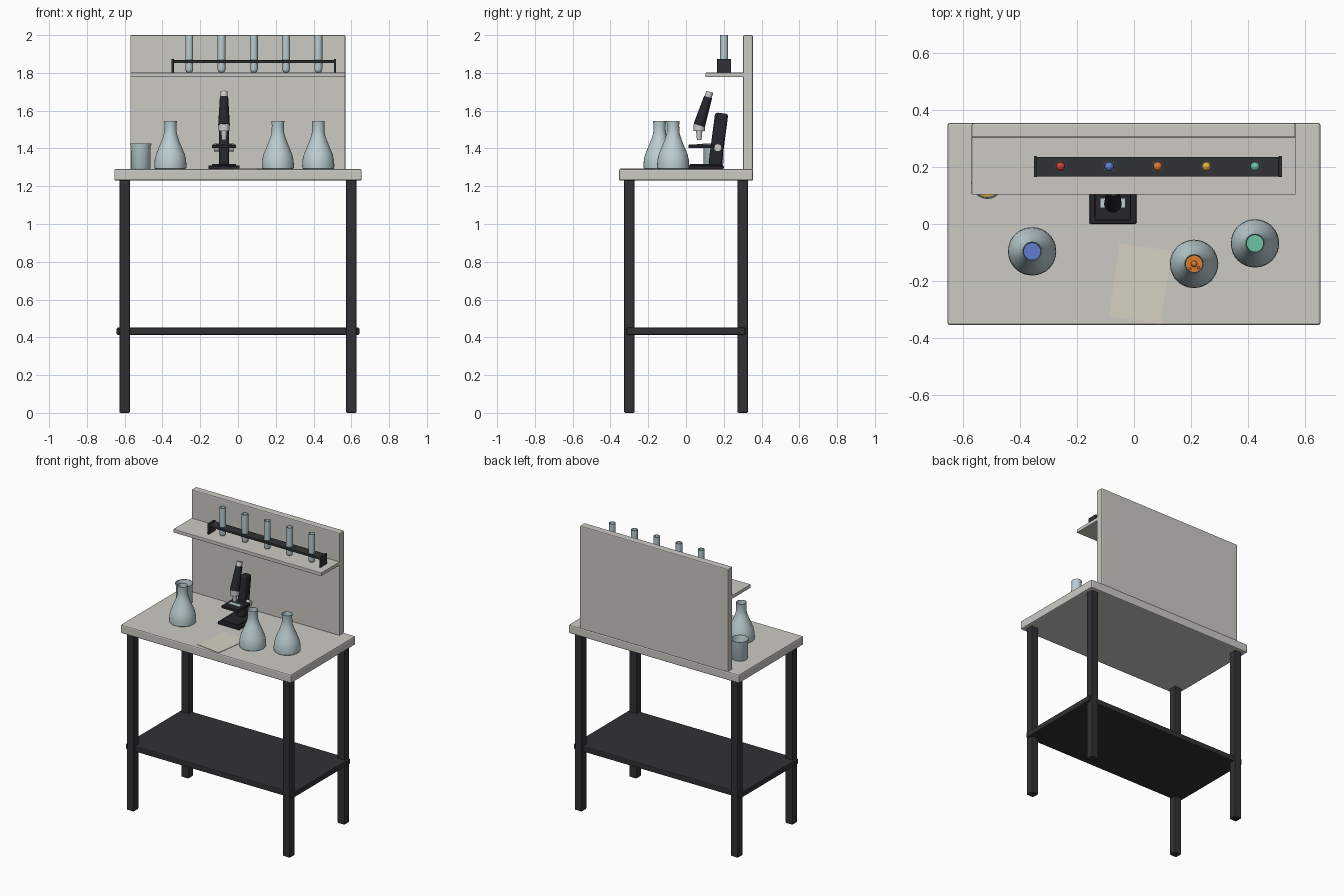
import bpy, bmesh, math
from mathutils import Matrix, Vector

if "Cube" in bpy.data.objects:
    bpy.data.objects.remove(bpy.data.objects["Cube"])


def material(name, rgb, alpha=1.0):
    m = bpy.data.materials.new(name)
    m.diffuse_color = (*rgb, alpha)
    m.use_nodes = True
    m.node_tree.nodes["Principled BSDF"].inputs["Base Color"].default_value = m.diffuse_color
    return m


STONE = material("pale_laminate", (0.60, 0.59, 0.55))
DARK = material("dark_metal", (0.03, 0.031, 0.034))
SCOPE = material("microscope_black", (0.018, 0.019, 0.024))
METAL = material("light_metal", (0.55, 0.56, 0.57))
GLASS = material("glass", (0.50, 0.62, 0.65))
PAPER = material("paper", (0.68, 0.64, 0.54))
COLORS = {
    "red": (0.6, 0.05, 0.04), "blue": (0.12, 0.2, 0.65), "orange": (0.7, 0.2, 0.03),
    "yellow": (0.7, 0.42, 0.05), "green": (0.15, 0.55, 0.36),
}
LIQUID = {k: material(k + "_liquid", v) for k, v in COLORS.items()}


def finish(name, bm, mat, loc=(0, 0, 0), rot=(0, 0, 0), smooth=False):
    bmesh.ops.recalc_face_normals(bm, faces=bm.faces)
    mesh = bpy.data.meshes.new(name)
    bm.to_mesh(mesh)
    bm.free()
    mesh.materials.append(mat)
    if smooth:
        mesh.shade_smooth()
        mesh.set_sharp_from_angle(angle=math.radians(40))
    ob = bpy.data.objects.new(name, mesh)
    ob.location, ob.rotation_euler = loc, rot
    bpy.context.collection.objects.link(ob)
    return ob


def box(name, lo, hi, mat, bevel=0.0, rot=(0, 0, 0), segments=2):
    lo, hi = Vector(lo), Vector(hi)
    bm = bmesh.new()
    bmesh.ops.create_cube(bm, size=1, matrix=Matrix.Diagonal((*(hi - lo), 1)))
    ob = finish(name, bm, mat, (lo + hi) / 2, rot)
    if bevel:
        mod = ob.modifiers.new("soft_edges", "BEVEL")
        mod.width, mod.segments = bevel, segments
    return ob


def lathe(name, profile, mat, loc, rot=(0, 0, 0), sides=32):
    """Revolve (radius, height) points around local z."""
    bm = bmesh.new()
    verts = [bm.verts.new((r, 0, z)) for r, z in profile]
    edges = [bm.edges.new(pair) for pair in zip(verts, verts[1:])]
    bmesh.ops.spin(bm, geom=verts + edges, cent=(0, 0, 0), axis=(0, 0, 1),
                   angle=math.tau, steps=sides, use_duplicate=False)
    bmesh.ops.remove_doubles(bm, verts=bm.verts, dist=0.00005)
    return finish(name, bm, mat, loc, rot, smooth=True)


def rod(name, a, b, r0, r1, mat, sides=24):
    """Tapered cylinder from point a to point b."""
    a, d = Vector(a), Vector(b) - Vector(a)
    rot = d.to_track_quat("Z", "Y").to_euler()
    return lathe(name, [(0, 0), (r0, 0), (r1, d.length), (0, d.length)], mat, a, rot, sides)


def vessel(name, outer, loc, wall=0.003, sides=32):
    """Open glass container: outer profile, then back down the inside."""
    inner = [(r - wall, z) for r, z in reversed(outer)]
    inner[-1] = (inner[-1][0], inner[-1][1] + wall)
    return lathe(name, [(0, outer[0][1])] + outer + inner + [(0, inner[-1][1])], GLASS, loc, sides=sides)


# Table: worktop, legs, lower shelf
TOP = 1.29
box("worktop", (-0.655, -0.355, 1.23), (0.655, 0.355, TOP), STONE, 0.008)
for sx, side in ((-1, "left"), (1, "right")):
    for sy, end in ((-1, "front"), (1, "back")):
        x, y = sx * 0.6, sy * 0.3
        box(f"{end}_{side}_leg", (x - 0.0275, y - 0.0275, 0), (x + 0.0275, y + 0.0275, 1.235), DARK, 0.006)
box("lower_shelf", (-0.642, -0.315, 0.413), (0.642, 0.315, 0.452), DARK, 0.006)

# Back panel and its shelf
box("back_panel", (-0.57, 0.303, TOP - 0.005), (0.568, 0.354, 2.0), STONE, 0.006)
box("upper_shelf", (-0.57, 0.103, 1.777), (0.568, 0.31, 1.801), STONE, 0.003)

# Test tube rack
box("rack_plate", (-0.345, 0.167, 1.852), (0.515, 0.236, 1.867), DARK, 0.002)
for x, side in ((-0.346, "left"), (0.514, "right")):
    box(f"rack_{side}_end", (x - 0.006, 0.165, 1.80), (x + 0.006, 0.238, 1.874), DARK, 0.002)
tube = [(0.009, 1.802), (0.016, 1.806), (0.020, 1.814), (0.021, 1.822), (0.021, 2.0)]
for i, color in enumerate(("red", "blue", "orange", "yellow", "green")):
    loc = (-0.258 + i * 0.1708, 0.202, 0)
    vessel(f"test_tube_{color}", tube, loc, sides=24)
    dome = [(0.016 * math.cos(a), 1.92 + 0.016 * math.sin(a))
            for a in (k * math.pi / 12 for k in range(7))]
    lathe(f"tube_liquid_{color}", [(0, 1.808), (0.012, 1.811), (0.016, 1.822)] + dome,
          LIQUID[color], loc, sides=20)

# Conical flasks with liquid
flask = [(0.078, 0), (0.084, 0.005), (0.085, 0.02), (0.083, 0.05), (0.076, 0.08), (0.060, 0.118),
         (0.045, 0.155), (0.036, 0.182), (0.033, 0.20), (0.032, 0.235), (0.034, 0.248), (0.034, 0.255)]
for color, x, y in (("blue", -0.358, -0.096), ("orange", 0.211, -0.14), ("green", 0.425, -0.068)):
    vessel(f"flask_{color}", flask, (x, y, TOP))
    lathe(f"flask_liquid_{color}", [(0, 0.005), (0.077, 0.006), (0.081, 0.02), (0.079, 0.05),
                                    (0.072, 0.08), (0.062, 0.105), (0, 0.105)], LIQUID[color], (x, y, TOP))
for i, (dx, dy, r) in enumerate(((0, 0, 0.011), (0.016, -0.014, 0.005), (-0.014, -0.016, 0.004))):
    bm = bmesh.new()
    bmesh.ops.create_uvsphere(bm, u_segments=16, v_segments=8, radius=r)
    finish(f"bubble_{i}", bm, LIQUID["orange"], (0.211 + dx, -0.14 + dy, TOP + 0.105), smooth=True)

# Beaker
beaker = (-0.515, 0.145, TOP)
vessel("beaker", [(0.048, 0), (0.052, 0.006), (0.053, 0.12), (0.057, 0.132), (0.057, 0.136)], beaker)
lathe("beaker_liquid", [(0, 0.004), (0.0485, 0.006), (0.0497, 0.08), (0, 0.08)], LIQUID["yellow"], beaker)

# Sheet of paper
box("paper_sheet", (-0.070, -0.338, TOP), (0.114, -0.080, TOP + 0.003), PAPER, rot=(0, 0, math.radians(-8)))

# Microscope
MX = -0.074
box("microscope_base", (MX - 0.083, 0.0, TOP), (MX + 0.083, 0.2, TOP + 0.02), SCOPE, 0.006)
box("microscope_foot", (MX - 0.064, 0.019, TOP + 0.015), (MX + 0.064, 0.19, TOP + 0.028), SCOPE, 0.004)
box("microscope_arm", (MX - 0.027, 0.136, 1.308), (MX + 0.027, 0.206, 1.588), SCOPE, 0.015,
    rot=(math.radians(-7.5), 0, 0), segments=3)
box("microscope_stage", (MX - 0.063, 0.013, 1.402), (MX + 0.063, 0.150, 1.420), SCOPE, 0.003)
box("specimen_slide", (MX - 0.043, 0.058, 1.419), (MX + 0.043, 0.09, 1.424), GLASS)
rod("focus_knobs", (MX - 0.052, 0.168, 1.404), (MX + 0.052, 0.168, 1.404), 0.021, 0.021, METAL)
rod("microscope_tube", (MX, 0.070, 1.522), (MX, 0.117, 1.672), 0.031, 0.022, SCOPE)
rod("eyepiece", (MX, 0.115, 1.666), (MX, 0.126, 1.700), 0.019, 0.019, METAL)
rod("nosepiece", (MX, 0.070, 1.493), (MX, 0.070, 1.530), 0.030, 0.030, METAL)
rod("objective_lens", (MX, 0.070, 1.445), (MX, 0.070, 1.495), 0.012, 0.017, METAL)
